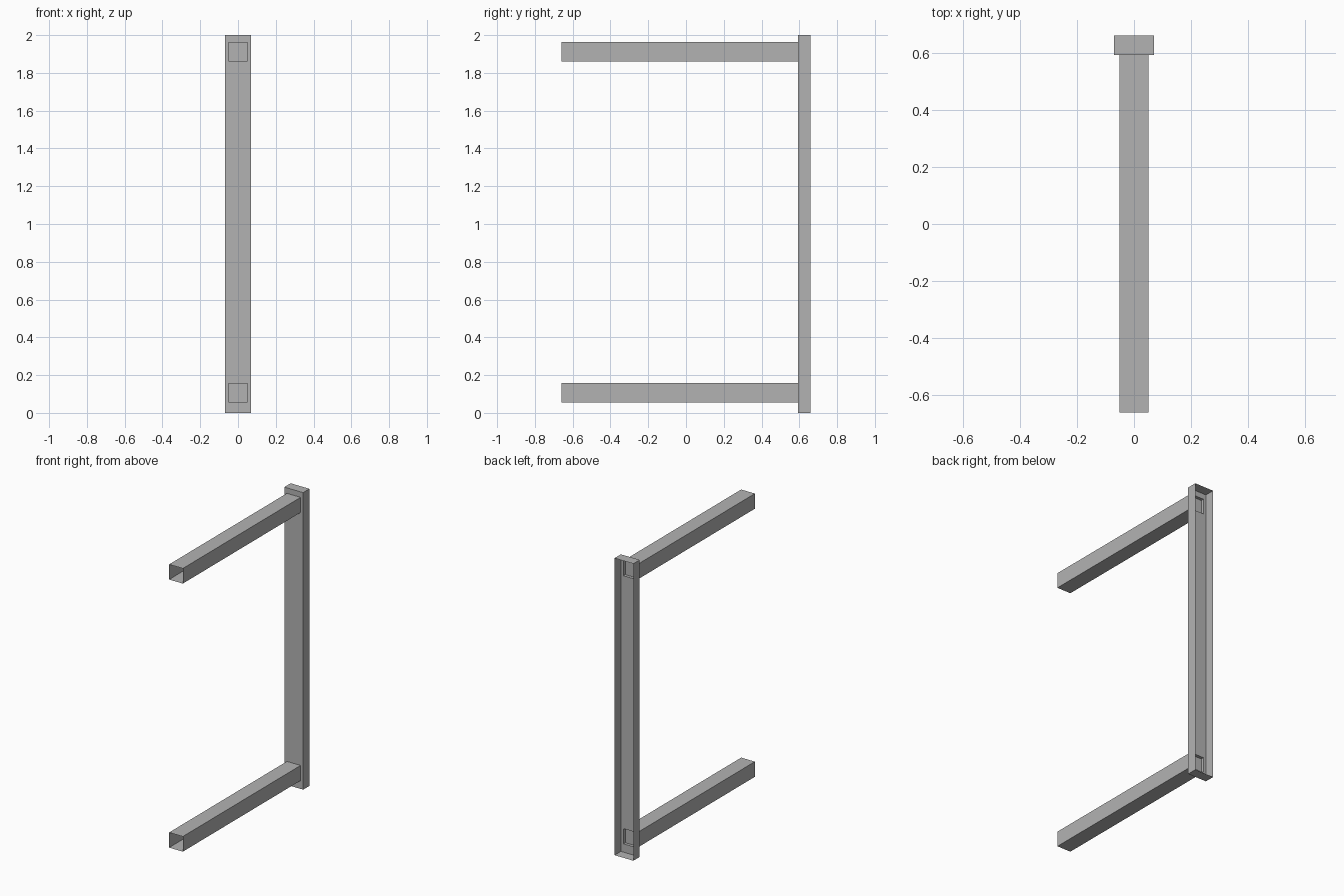
import bpy
import bmesh
from mathutils import Vector

cube = bpy.data.objects.get("Cube")
if cube:
    bpy.data.objects.remove(cube)

# Shared dimensions
POST_HALF, ARM_HALF = 0.07, 0.051
BACK, PLATE, FRONT, CAP = 0.66, 0.593, -0.66, 0.573
ARM_HEIGHTS = {"lower": 0.107, "upper": 1.912}

steel = bpy.data.materials.new("grey_steel")
steel.use_nodes = True
grey = (0.45, 0.45, 0.45, 1)
steel.diffuse_color = grey
steel.node_tree.nodes["Principled BSDF"].inputs["Base Color"].default_value = grey


def box_shell(low, high):
    """Thin box spanning two corners."""
    bm = bmesh.new()
    bmesh.ops.create_cube(bm, size=1)
    low, high = Vector(low), Vector(high)
    for v in bm.verts:
        v.co = (low + high) / 2 + v.co * (high - low)
    return bm


def remove_faces(bm, rule):
    bm.normal_update()
    faces = [f for f in bm.faces if rule(f)]
    bmesh.ops.delete(bm, geom=faces, context='FACES')


def add_part(name, bm):
    mesh = bpy.data.meshes.new(name)
    bm.to_mesh(mesh)
    bm.free()
    mesh.materials.append(steel)
    bpy.context.collection.objects.link(bpy.data.objects.new(name, mesh))


# Upright channel, open at the back, with a window in its plate for each arm
post = box_shell((-POST_HALF, PLATE, 0), (POST_HALF, BACK, 2))
remove_faces(post, lambda f: f.normal.y > 0.9)


def cut_plate(point, normal):
    faces = [f for f in post.faces if abs(f.calc_center_median().y - PLATE) < 0.001]
    geom = faces + list({e for f in faces for e in f.edges})
    geom += list({v for f in faces for v in f.verts})
    bmesh.ops.bisect_plane(post, geom=geom, plane_co=point, plane_no=normal)


for side in (-1, 1):
    cut_plate((side * ARM_HALF, 0, 0), (1, 0, 0))
    for z in ARM_HEIGHTS.values():
        cut_plate((0, 0, z + side * ARM_HALF), (0, 0, 1))


def is_window(face):
    c = face.calc_center_median()
    return (abs(face.normal.y) > 0.9 and abs(c.x) < ARM_HALF
            and any(abs(c.z - z) < ARM_HALF for z in ARM_HEIGHTS.values()))


remove_faces(post, is_window)
add_part("upright_channel", post)

# Square tube arms, open at the front, with a recessed plug at the upright
for label, z in ARM_HEIGHTS.items():
    arm = box_shell((-ARM_HALF, FRONT, z - ARM_HALF), (ARM_HALF, PLATE, z + ARM_HALF))
    remove_faces(arm, lambda f: abs(f.normal.y) > 0.9)
    add_part(label + "_arm", arm)

    plug = box_shell((-ARM_HALF, CAP - 0.1, z - ARM_HALF), (ARM_HALF, CAP, z + ARM_HALF))
    remove_faces(plug, lambda f: f.normal.y < 0.9)
    add_part(label + "_arm_plug", plug)
